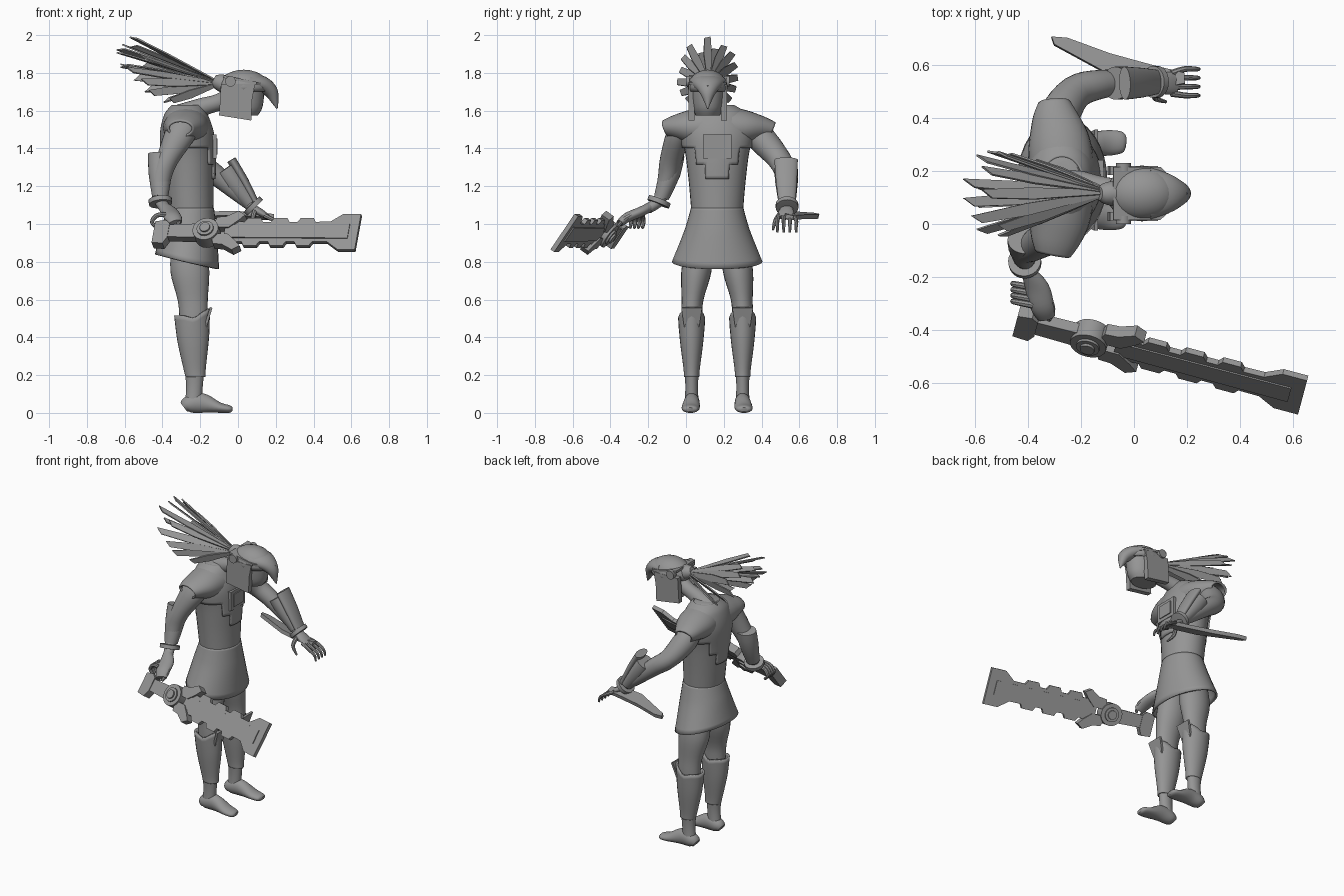
import bpy, bmesh, math
from mathutils import Vector, Matrix

cube = bpy.data.objects.get("Cube")
if cube:
    bpy.data.objects.remove(cube, do_unlink=True)

grey = bpy.data.materials.new("plain_grey")
grey.use_nodes = True
GREY = (0.3, 0.3, 0.3, 1)
grey.diffuse_color = GREY
grey.node_tree.nodes["Principled BSDF"].inputs["Base Color"].default_value = GREY

X, Y, Z = Vector((1, 0, 0)), Vector((0, 1, 0)), Vector((0, 0, 1))
MID = 0.165  # y of the body's middle plane


def finish(name, bm, angle=40):
    bmesh.ops.recalc_face_normals(bm, faces=bm.faces)
    me = bpy.data.meshes.new(name)
    bm.to_mesh(me)
    bm.free()
    me.materials.append(grey)
    ob = bpy.data.objects.new(name, me)
    bpy.context.collection.objects.link(ob)
    bpy.ops.object.select_all(action='DESELECT')
    bpy.context.view_layer.objects.active = ob
    ob.select_set(True)
    bpy.ops.object.shade_smooth_by_angle(angle=math.radians(angle))
    return ob


def spline(rows, steps):
    """Catmull-Rom through rows of (x, y, z, radius_a, radius_b)."""
    rows = [Vector(r) for r in rows]
    out = []
    for i in range(len(rows) - 1):
        a, b, c, d = rows[max(i - 1, 0)], rows[i], rows[i + 1], rows[min(i + 2, len(rows) - 1)]
        for k in range(steps):
            t = k / steps
            out.append(0.5 * (2 * b + (c - a) * t + (2 * a - 5 * b + 4 * c - d) * t ** 2
                              + (3 * b - a - 3 * c + d) * t ** 3))
    return out + [rows[-1]]


def loft_mesh(rows, ref=X, flat=False, n=24, steps=4, caps=True):
    rows = spline(rows, steps)
    pts = [Vector(r[:3]) for r in rows]
    bm, rings = bmesh.new(), []
    for i, (p, r) in enumerate(zip(pts, rows)):
        if flat:
            u, v = X, Y
        else:
            t = (pts[min(i + 1, len(pts) - 1)] - pts[max(i - 1, 0)]).normalized()
            u = (ref - t * ref.dot(t)).normalized()
            v = t.cross(u)
        rings.append([bm.verts.new(p + u * r[3] * math.cos(a) + v * r[4] * math.sin(a))
                      for a in (math.tau * k / n for k in range(n))])
    for lo, hi in zip(rings, rings[1:]):
        for k in range(n):
            bm.faces.new((lo[k], lo[(k + 1) % n], hi[(k + 1) % n], hi[k]))
    if caps:
        bm.faces.new(rings[0])
        bm.faces.new(rings[-1])
    return bm


def loft(name, rows, **kw):
    return finish(name, loft_mesh(rows, **kw))


def frame(origin, u, v):
    u = Vector(u).normalized()
    n = u.cross(Vector(v)).normalized()
    m = Matrix((u, n.cross(u), n)).transposed().to_4x4()
    m.translation = Vector(origin)
    return m


def prism(name, outline, depth, m):
    bm = bmesh.new()
    face = bm.faces.new([bm.verts.new((a, b, -depth / 2)) for a, b in outline])
    new = bmesh.ops.extrude_face_region(bm, geom=[face])["geom"]
    bmesh.ops.translate(bm, verts=[e for e in new if isinstance(e, bmesh.types.BMVert)], vec=(0, 0, depth))
    bm.transform(m)
    return finish(name, bm, 20)


def disc(name, r, depth, m):
    circle = [(r * math.cos(math.tau * k / 20), r * math.sin(math.tau * k / 20)) for k in range(20)]
    return prism(name, circle, depth, m)


def ring(name, origin, axis, r):
    rows = Vector(origin), Vector(axis).normalized() * 0.014
    pts = [(*(rows[0] + rows[1] * s), r * k, r * k) for s, k in ((-1, .75), (-.9, 1), (.9, 1), (1, .75))]
    return loft(name, pts, ref=Y if abs(axis[1]) < .6 else X, steps=1)


# Torso and stepped mantle lying over it
torso = [(-.25, MID, 1.04, .12, .135), (-.257, MID, 1.2, .128, .148), (-.262, MID, 1.35, .135, .165),
         (-.27, MID, 1.48, .133, .185), (-.275, MID, 1.58, .105, .15), (-.27, MID, 1.63, .07, .08)]
loft("torso", torso, flat=True, n=32)
bm = loft_mesh([(x, y, z, a + .01, b + .01) for x, y, z, a, b in torso], flat=True, n=80, steps=8, caps=False)


def hem(y):
    d = abs(y - MID)
    return 1.24 if d < .06 else 1.31 if d < .115 else 1.4


low = [f for f in bm.faces if f.calc_center_median().z < hem(f.calc_center_median().y)]
bmesh.ops.delete(bm, geom=low, context='FACES')
finish("mantle", bm).modifiers.new("thick", 'SOLIDIFY').thickness = .012
# Winged cape over both shoulders, open and undercut at the ends
bm = loft_mesh([(-.305, -.115, 1.505, .07, .045), (-.295, -.06, 1.51, .095, .067), (-.28, .03, 1.51, .118, .097),
                (-.27, MID, 1.51, .122, .12), (-.28, .3, 1.51, .118, .097), (-.295, .4, 1.505, .09, .067),
                (-.3, .465, 1.495, .062, .045)], caps=False)
for v in bm.verts:
    v.co.y = MID + (v.co.y - MID) * (1 + .9 * min(0, v.co.z - 1.53))
finish("shoulder_cape", bm).modifiers.new("thick", 'SOLIDIFY').thickness = .012
square = [(-.5, -.5), (.5, -.5), (.5, .5), (-.5, .5)]
for label, size, x in (("chest_plate", .15, -.13), ("chest_inset", .1, -.124)):
    prism(label, [(a * size, b * size * .85) for a, b in square], .03, frame((x, MID, 1.41), Y, Z))

# Skirt with a hem that drops to the front
bm = loft_mesh([(-.25, MID, 1.085, .123, .139), (-.255, MID, 1.02, .137, .157), (-.26, MID, .95, .15, .18),
                (-.27, MID, .8, .17, .24)], flat=True, n=32, caps=False)
for v in bm.verts:
    v.co.z -= .8 * (v.co.x + .27) * (1.085 - v.co.z)
finish("skirt", bm).modifiers.new("thick", 'SOLIDIFY').thickness = .012

# Legs, greaves and feet, mirrored about the middle
for side, s in (("right", -1), ("left", 1)):
    y = MID + .135 * s
    loft(side + "_leg", [(-.26, y - .04 * s, .9, .09, .07), (-.255, y - .025 * s, .75, .103, .08),
                         (-.24, y - .005 * s, .6, .08, .058), (-.235, y, .5, .075, .055),
                         (-.235, y, .35, .07, .05), (-.23, y, .16, .045, .034), (-.238, y, .04, .045, .038)], flat=True)
    bm = loft_mesh([(-.225, y, .19, .053, .04), (-.23, y, .24, .06, .044), (-.238, y, .38, .083, .062),
                    (-.242, y, .515, .096, .072)], flat=True, caps=False)
    for v in bm.verts:
        if v.co.z > .45:
            v.co.z += .5 * max(0, v.co.x + .22) - .25 * max(0, .05 - abs(v.co.x + .24))
    finish(side + "_greave", bm).modifiers.new("thick", 'SOLIDIFY').thickness = .012
    prism(side + "_knee_plate", [(-.04, -.06), (.04, -.06), (.055, .045), (-.055, .045)], .014,
          frame((-.155, y, .515), Y, (.3, 0, 1)))
    loft(side + "_foot", [(-.287, y, .03, .028, .03), (-.26, y, .045, .045, .042), (-.19, y, .052, .052, .042),
                          (-.1, y + .005 * s, .028, .028, .048), (-.045, y + .008 * s, .02, .02, .04),
                          (-.03, y + .008 * s, .018, .01, .02)], ref=Z)

# Right arm reaching down to the sword grip
loft("right_arm", [(-.28, .0, 1.53, .08, .06), (-.31, -.04, 1.47, .08, .065), (-.375, -.08, 1.34, .058, .058),
                   (-.41, -.1, 1.24, .055, .05), (-.41, -.14, 1.13, .035, .033), (-.385, -.2, 1.08, .03, .026)])
loft("right_bracer", [(-.41, -.06, 1.37, .066, .053), (-.412, -.085, 1.27, .062, .056),
                      (-.412, -.13, 1.14, .042, .04)], steps=2)
ring("right_cuff", (-.411, -.143, 1.118), (.1, -.4, -1), .062)
loft("right_palm", [(-.4, -.18, 1.095, .026, .026), (-.365, -.24, 1.065, .045, .026),
                    (-.345, -.31, 1.035, .045, .026), (-.33, -.35, 1.005, .035, .02)])
for k in range(4):
    y = -.24 - .022 * k
    loft("right_finger", [(-.38, y, 1.05, .013, .013), (-.43, y + .01, 1.045, .012, .012),
                          (-.455, y + .015, 1.01, .011, .011), (-.43, y + .01, .98, .008, .008)], ref=Y, n=8)
loft("right_thumb", [(-.33, -.26, 1.06, .014, .014), (-.31, -.32, 1.03, .014, .014), (-.32, -.36, .99, .009, .009)], n=8)

# Left arm bent forward with an open hand
loft("left_arm", [(-.29, .34, 1.51, .07, .06), (-.28, .41, 1.44, .075, .075), (-.22, .495, 1.34, .06, .065),
                  (-.13, .525, 1.27, .055, .055), (.0, .535, 1.16, .042, .042), (.075, .535, 1.09, .028, .03)], ref=Z)
loft("left_bracer", [(-.07, .53, 1.29, .06, .062), (-.02, .532, 1.22, .058, .06), (.065, .535, 1.11, .04, .045)],
     ref=Z, steps=2)
loft("left_bracer_guard", [(-.035, .53, 1.34, .025, .062), (.03, .532, 1.23, .025, .056), (.09, .535, 1.115, .02, .045)],
     ref=Z, steps=2)
ring("left_cuff", (.08, .535, 1.095), (.7, 0, -.7), .06)
loft("left_palm", [(.07, .535, 1.09, .02, .028), (.12, .53, 1.06, .02, .042), (.16, .53, 1.035, .014, .04)], ref=Z)
for k in range(4):
    y = .492 + .025 * k
    tip = y + .008 * (k - 1)
    loft("left_finger", [(.14, y, 1.045, .013, .013), (.19, tip, 1.02, .011, .011), (.235, tip, .99, .009, .009),
                         (.245, tip, .955, .006, .006)], ref=Y, n=8)
loft("left_thumb", [(.09, .51, 1.07, .014, .014), (.08, .475, 1.02, .012, .012), (.12, .46, .97, .006, .006)], n=8)
prism("left_hand_blade", [(-.3, .71), (-.24, .705), (-.08, .645), (.08, .6), (.2, .57), (.2, .53), (.1, .51),
                          (-.04, .54), (-.29, .68)], .024, frame((0, .01, 1.17), (1, 0, -.08), (0, 1, -.22)))

# Neck, head and beaked helmet
HY = .115
loft("neck", [(-.29, MID, 1.57, .07, .07), (-.2, .15, 1.615, .05, .05), (-.1, .13, 1.645, .045, .045),
              (-.02, HY, 1.68, .06, .06)], ref=Y)
loft("head", [(.02, HY, 1.575, .085, .065), (.03, HY, 1.62, .1, .08), (.03, HY, 1.72, .11, .09),
              (.03, HY, 1.76, .1, .08)], flat=True)
bm = bmesh.new()
bmesh.ops.create_uvsphere(bm, u_segments=24, v_segments=12, radius=1,
                          matrix=Matrix.Translation((.03, HY, 1.725)) @ Matrix.Diagonal((.135, .105, .092, 1)))
bmesh.ops.delete(bm, geom=[v for v in bm.verts if v.co.z < 1.69], context='VERTS')
finish("helmet_dome", bm).modifiers.new("thick", 'SOLIDIFY').thickness = .012
loft("beak", [(.06, HY, 1.75, .05, .1), (.13, HY, 1.737, .045, .075), (.175, HY, 1.7, .037, .045),
              (.195, HY, 1.65, .02, .02), (.207, HY, 1.61, .003, .003)], ref=Z)
prism("brow_band", [(-.08, -.1), (.1, -.1), (.205, 0), (.1, .1), (-.08, .1)], .014,
      frame((0, HY, 1.765), (1, 0, -.2), Y))
for side, s in (("right", -1), ("left", 1)):
    prism(side + "_cheek_guard", [(-.1, 1.575), (.07, 1.548), (.075, 1.66), (.09, 1.74), (-.09, 1.74)], .034,
          frame((0, HY + .086 * s, 0), X, Z))
    disc(side + "_ear_boss", .028, .03, frame((-.04, HY + .1 * s, 1.755), X, Z))
loft("crest_socket", [(-.07, HY, 1.74, .05, .05), (-.11, HY, 1.755, .04, .04), (-.13, HY, 1.765, .025, .025)], ref=Y)

# Fan of long crest feathers: (fan angle, backward reach, outward reach)
root = Vector((-.09, HY + .005, 1.745))
FEATHERS = [(-38, .3, .15), (-12, .4, .15), (12, .46, .16), (35, .42, .18), (52, .5, .21), (68, .48, .22), (80, .55, .19),
            (92, .48, .25), (104, .55, .17), (118, .52, .23), (135, .42, .2), (155, .5, .17), (178, .42, .17),
            (200, .38, .16), (220, .27, .15), (75, .53, .1), (115, .53, .11)]
for deg, back, spread in FEATHERS:
    a = math.radians(deg)
    out = Vector((0, math.cos(a), math.sin(a)))
    reach = out * spread - X * back
    length = reach.length
    prism("crest_feather", [(0, -.007), (length * .6, -.023), (length, -.019), (length * .93, .016),
                            (length * .6, .023), (0, .007)], .008, frame(root, reach, X.cross(out) + out * .45))

# Sword: notched blade, raised core, guard, hub and grip
sword = frame((-.165, -.43, .953), (.966, -.258, 0), (.13, .56, .82))


def on_sword(name, outline, depth):
    return prism(name, outline, depth, sword)


edge = [(.12, .07)]
for k in range(3):
    a = .2 + .145 * k
    edge += [(a, .063), (a + .015, .089), (a + .085, .089), (a + .1, .063)]
edge += [(.67, .065), (.735, .115), (.83, .115)]
on_sword("sword_blade", edge + [(a, -b) for a, b in reversed(edge)], .024)
on_sword("sword_core", [(.1, -.04), (.78, -.045), (.78, .045), (.1, .04)], .036)
for s in (-1, 1):
    on_sword("sword_guard", [(a, b * s) for a, b in ((.03, .02), (.05, .085), (.1, .09), (.16, .125), (.2, .1),
                                                     (.17, .065), (.12, .02))], .05)
disc("sword_hub", .07, .075, sword)
disc("sword_hub_ring", .045, .095, sword)
disc("sword_hub_boss", .028, .115, sword)
on_sword("sword_grip", [(-.24, -.038), (-.03, -.045), (.06, -.055), (.06, .055), (-.03, .045), (-.24, .038)], .045)
on_sword("sword_pommel", [(-.285, -.08), (-.225, -.085), (-.205, -.045), (-.205, .045), (-.23, .065), (-.285, .055)], .055)
